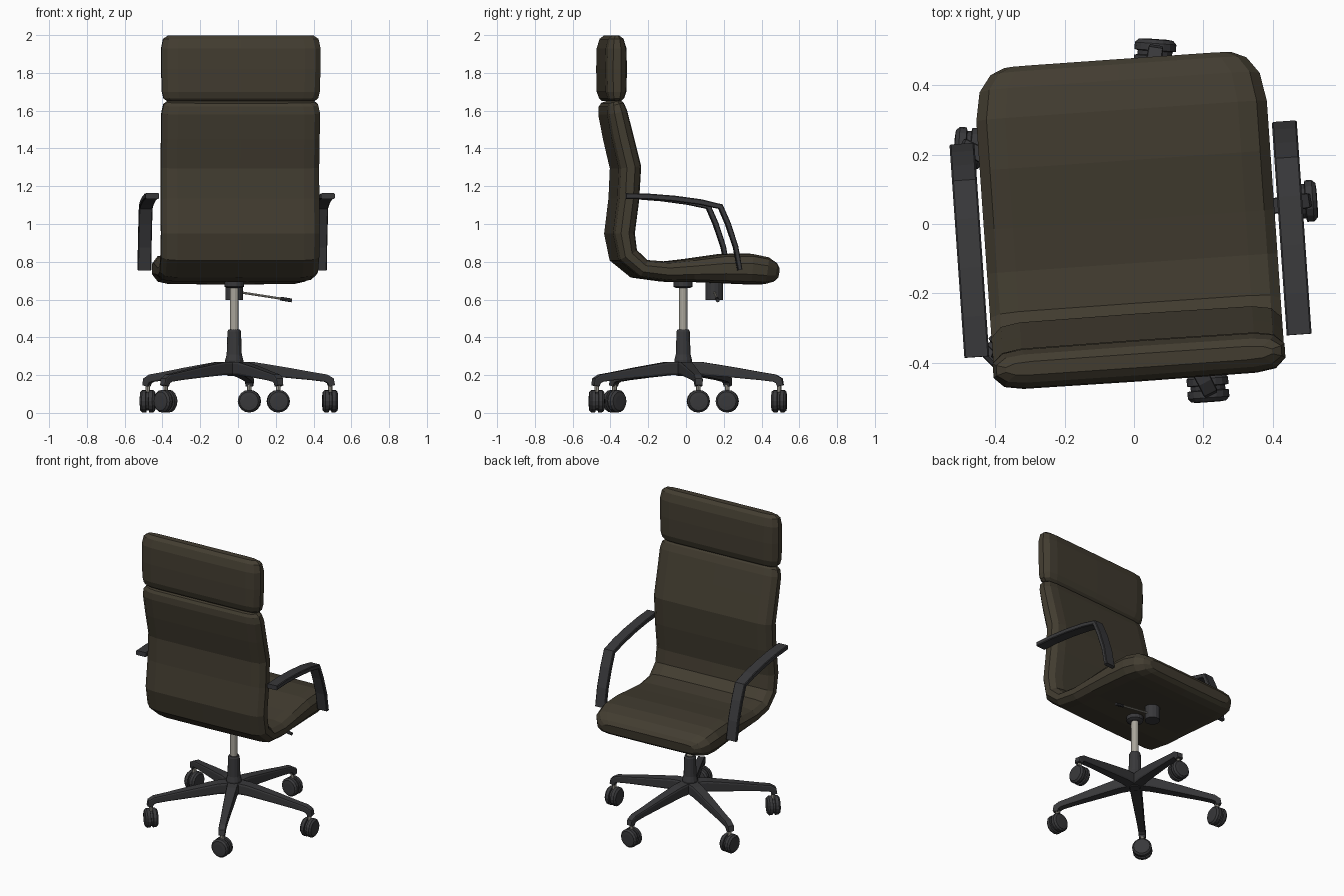
import bpy, bmesh, math
from mathutils import Vector, Matrix

if "Cube" in bpy.data.objects:
    bpy.data.objects.remove(bpy.data.objects["Cube"])

def material(name, col):
    m = bpy.data.materials.new(name)
    m.diffuse_color = (*col, 1)
    m.use_nodes = True
    m.node_tree.nodes["Principled BSDF"].inputs["Base Color"].default_value = m.diffuse_color
    return m

BROWN = material("brown_leather", (0.055, 0.046, 0.03))
BLACK = material("dark_plastic", (0.04, 0.04, 0.043))
STEEL = material("steel", (0.40, 0.38, 0.33))

BASE = Vector((-0.02, -0.015, 0))      # column axis
TOP = Vector((-0.012, -0.015, 0))      # swivelled upper part
SWIVEL = math.radians(4)

CUSHION = [(0, 1), (.8, .97), (.93, .82), (1, .35), (1, -.35), (.93, -.82), (.8, -.97),
           (0, -1), (-.8, -.97), (-.93, -.82), (-1, -.35), (-1, .35), (-.93, .82), (-.8, .97)]
STRIP = [(1, .7), (.88, 1), (-.88, 1), (-1, .7), (-1, -.7), (-.88, -1), (.88, -1), (1, -.7)]

def finish(bm, name, mat, loc, rot):
    bmesh.ops.recalc_face_normals(bm, faces=bm.faces[:])
    me = bpy.data.meshes.new(name)
    bm.to_mesh(me)
    bm.free()
    me.materials.append(mat)
    ob = bpy.data.objects.new(name, me)
    bpy.context.collection.objects.link(ob)
    ob.location = loc
    ob.rotation_euler = (0, 0, rot)
    return ob

def loft(name, rows, ring, mat, loc, rot, x0=0):
    """Sweep a ring along rows of (y, z, half width, half thickness) in the YZ plane."""
    bm = bmesh.new()
    pts = [Vector(r[:2]) for r in rows]
    rings = []
    for i, (y, z, w, t) in enumerate(rows):
        d = Vector((0, 0))
        if i:
            d += (pts[i] - pts[i - 1]).normalized()
        if i < len(rows) - 1:
            d += (pts[i + 1] - pts[i]).normalized()
        d.normalize()
        n = Vector((-d.y, d.x))
        rings.append([bm.verts.new((x0 + u * w, y + n.x * v * t, z + n.y * v * t)) for u, v in ring])
    k = len(ring)
    for a, b in zip(rings, rings[1:]):
        for j in range(k):
            bm.faces.new((a[j], a[(j + 1) % k], b[(j + 1) % k], b[j]))
    bm.faces.new(rings[0])
    bm.faces.new(rings[-1])
    return finish(bm, name, mat, loc, rot)

def turned(name, profile, mat, loc, rot=0, sides=14, matrix=None):
    """Stack of (radius, height) circles, capped."""
    bm = bmesh.new()
    rings = [[bm.verts.new((r * math.cos(2 * math.pi * j / sides), r * math.sin(2 * math.pi * j / sides), z))
              for j in range(sides)] for r, z in profile]
    for a, b in zip(rings, rings[1:]):
        for j in range(sides):
            bm.faces.new((a[j], a[(j + 1) % sides], b[(j + 1) % sides], b[j]))
    bm.faces.new(rings[0])
    bm.faces.new(rings[-1])
    if matrix:
        bm.transform(matrix)
    return finish(bm, name, mat, loc, rot)

# Seat and backrest: one bent cushion
loft("seat_and_back", [
    (-.387, 1.648, .39, .03), (-.382, 1.632, .41, .046), (-.374, 1.59, .42, .056),
    (-.345, 1.46, .42, .06), (-.306, 1.30, .42, .062), (-.315, 1.13, .42, .06),
    (-.338, .95, .42, .06), (-.318, .835, .42, .058), (-.235, .763, .42, .052),
    (-.10, .748, .42, .054), (.03, .755, .42, .062), (.20, .764, .42, .078),
    (.34, .762, .42, .082), (.42, .753, .405, .074), (.468, .744, .37, .052),
    (.487, .741, .33, .03)], CUSHION, BROWN, TOP, SWIVEL)

# Headrest
loft("headrest", [
    (-.38, 1.65, .39, .03), (-.38, 1.665, .41, .045), (-.38, 1.70, .418, .057),
    (-.38, 1.82, .422, .06), (-.38, 1.93, .422, .057), (-.38, 1.98, .412, .042),
    (-.38, 1.998, .385, .02)], CUSHION, BROWN, TOP, SWIVEL)

# Armrests
for side, s in (("left", -1), ("right", 1)):
    loft(f"{side}_armrest", [
        (-.337, 1.148, .036, .015), (-.22, 1.146, .036, .015), (-.08, 1.135, .036, .015),
        (.06, 1.116, .036, .015), (.165, 1.092, .036, .015), (.205, 1.00, .036, .014),
        (.245, .88, .036, .013), (.268, .757, .036, .012)],
        STRIP, BLACK, TOP, SWIVEL, x0=s * .466)

# Column, mounting plate and tilt knob with lever
turned("column_sleeve", [(.03, .195), (.047, .21), (.048, .28), (.04, .31), (.036, .43), (.03, .442)], BLACK, BASE)
turned("gas_lift", [(.023, .43), (.023, .68)], STEEL, BASE)
turned("mounting_plate", [(.036, .66), (.052, .668), (.052, .70)], BLACK, BASE)
turned("tilt_knob", [(.047, .598), (.047, .70)], BLACK, BASE + Vector((0, .165, 0)))

def rod(name, a, b, r, mat):
    a, b = Vector(a), Vector(b)
    m = Matrix.Translation(a) @ (b - a).to_track_quat('Z', 'Y').to_matrix().to_4x4()
    return turned(name, [(r, 0), (r, (b - a).length)], mat, (0, 0, 0), sides=8, matrix=m)

rod("lever", (0, .15, .64), (.24, .165, .603), .006, STEEL)
rod("lever_tip", (.225, .164, .605), (.285, .168, .595), .01, BLACK)

# Five-star base with casters
LEG = [(.01, .235, .036, .036), (.10, .235, .034, .034), (.28, .213, .028, .027), (.42, .194, .023, .021),
       (.49, .184, .022, .02), (.515, .17, .022, .02), (.522, .143, .02, .016)]
AXLE = [4, 86, 176, 225, 274]
for i in range(5):
    ang = math.radians(9 + 72 * i)
    loft(f"base_leg_{i}", LEG, STRIP, BLACK, BASE, ang - math.pi / 2)
    pos = BASE + Vector((math.cos(ang), math.sin(ang), 0)) * .514
    turned(f"caster_stem_{i}", [(.012, .08), (.012, .16)], STEEL, pos, sides=8)
    along_x = Matrix.Translation((0, 0, .062)) @ Matrix.Rotation(math.pi / 2, 4, 'Y')
    # twin wheels joined by a narrower core
    turned(f"caster_{i}", [(.03, -.041), (.05, -.039), (.06, -.028), (.06, -.008), (.05, -.006), (.05, .006),
                           (.06, .008), (.06, .028), (.05, .039), (.03, .041)],
           BLACK, pos, math.radians(AXLE[i]), 16, along_x)
